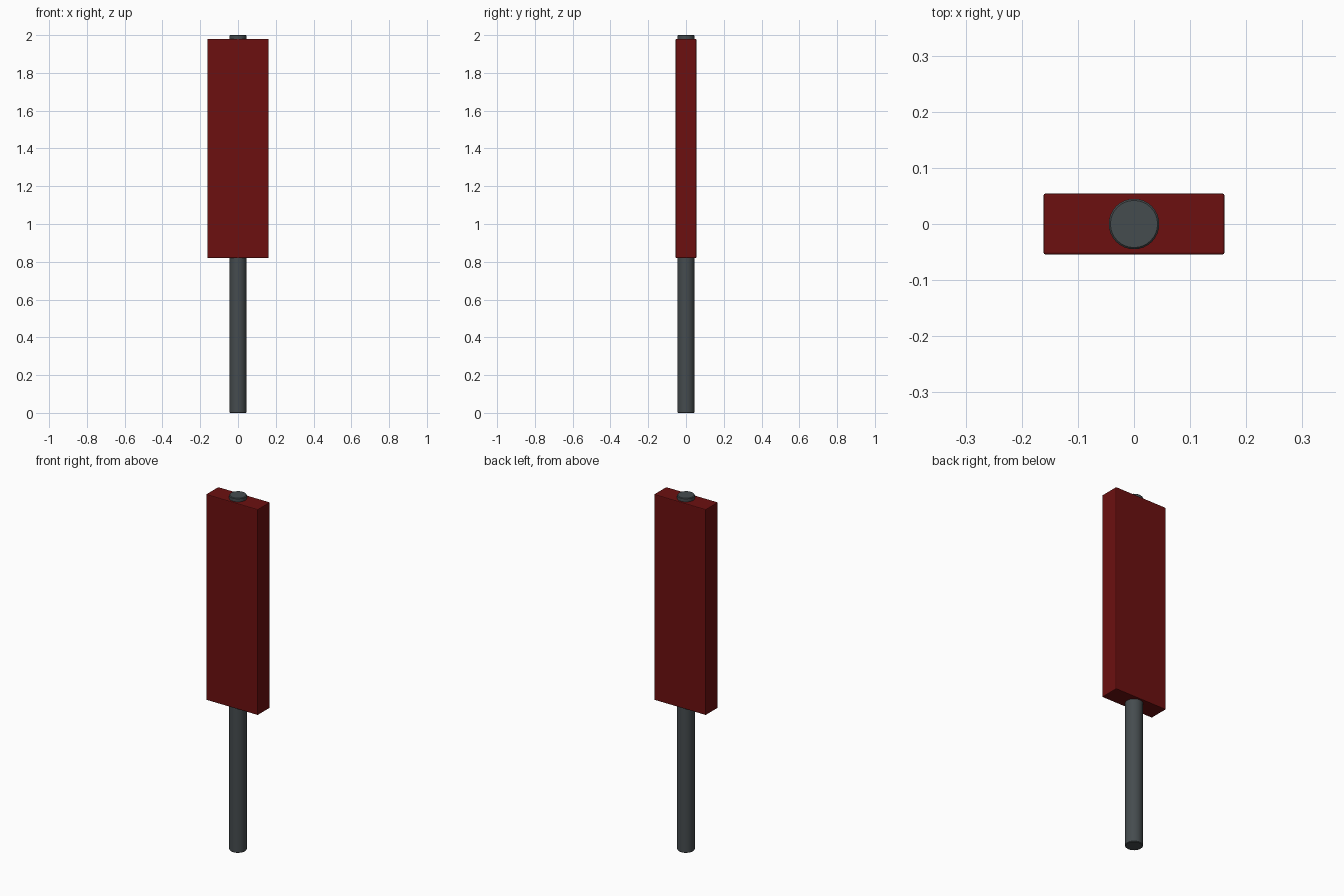
import bpy

if "Cube" in bpy.data.objects:
    bpy.data.objects.remove(bpy.data.objects["Cube"])


def material(name, rgb):
    m = bpy.data.materials.new(name)
    m.diffuse_color = (*rgb, 1.0)
    m.use_nodes = True
    m.node_tree.nodes["Principled BSDF"].inputs["Base Color"].default_value = m.diffuse_color
    return m


def finish(name, mat, bevel, segments):
    # name, colour and softly bevel the active object
    ob = bpy.context.object
    ob.name = name
    ob.data.materials.append(mat)
    bpy.ops.object.transform_apply(location=False, rotation=False, scale=True)
    mod = ob.modifiers.new("edge_bevel", 'BEVEL')
    mod.width = bevel
    mod.segments = segments
    mod.limit_method = 'ANGLE'
    mod.angle_limit = 0.8
    return ob


red = material("dark_red", (0.15, 0.005, 0.005))
grey = material("dark_grey", (0.06, 0.072, 0.077))

# round post running the full height
bpy.ops.mesh.primitive_cylinder_add(vertices=32, radius=0.045, depth=2.0, location=(0, 0, 1.0))
finish("post", grey, 0.003, 1)
bpy.ops.object.shade_smooth_by_angle(angle=0.6)

# red block around the upper part of the post
bpy.ops.mesh.primitive_cube_add(size=1, location=(0, 0, 1.40))
bpy.context.object.scale = (0.323, 0.109, 1.16)
finish("block", red, 0.004, 2)
